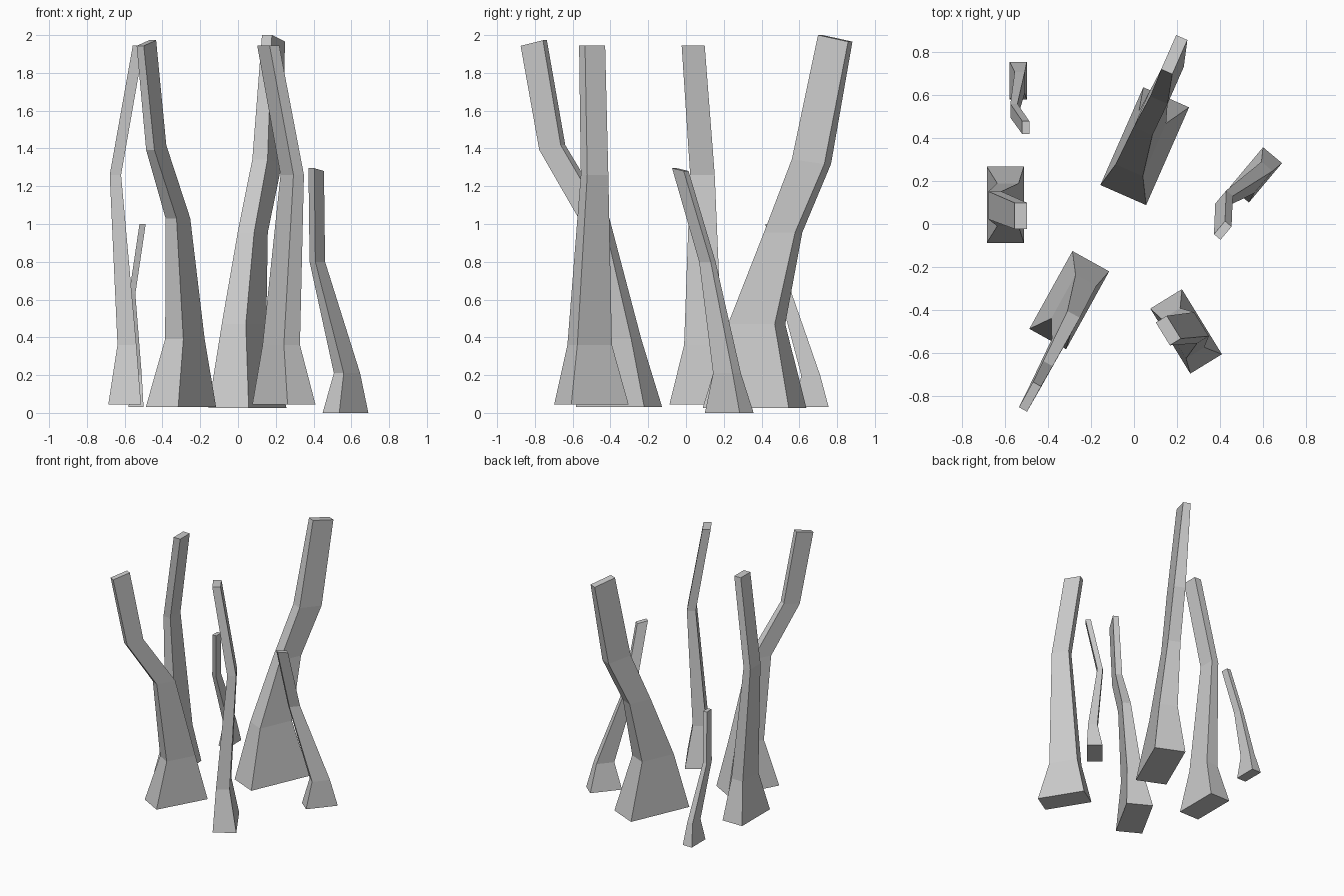
import bpy, bmesh, math


def stalk(name, angle, rings):
    """Loft rectangular rings (x, y, z, length, width, rise along length), flat shaded."""
    u = (math.cos(math.radians(angle)), math.sin(math.radians(angle)))
    n = (u[1], -u[0])
    bm = bmesh.new()
    loops = []
    for x, y, z, length, width, rise in rings:
        loop = []
        for a, b in ((-.5, -.5), (-.5, .5), (.5, .5), (.5, -.5)):
            loop.append(bm.verts.new((x + a * length * u[0] + b * width * n[0],
                                      y + a * length * u[1] + b * width * n[1],
                                      z + a * rise)))
        loops.append(loop)
    for low, high in zip(loops, loops[1:]):
        for i in range(4):
            j = (i + 1) % 4
            bm.faces.new((low[i], low[j], high[j], high[i]))
    bm.faces.new(loops[0][::-1])
    bm.faces.new(loops[-1])
    bmesh.ops.recalc_face_normals(bm, faces=bm.faces)
    mesh = bpy.data.meshes.new(name)
    bm.to_mesh(mesh)
    bm.free()
    bpy.context.collection.objects.link(bpy.data.objects.new(name, mesh))


# Left stalk, kinks outward then back in
stalk("left_stalk", 90, [
    (-.60, .09, .045, .355, .173, 0), (-.588, .09, .36, .20, .10, 0),
    (-.649, .087, 1.26, .13, .06, 0), (-.528, .038, 1.945, .122, .058, 0)])

# Short stalk at the back left
stalk("back_left_short_stalk", 90, [
    (-.54, .668, .03, .175, .08, 0), (-.533, .66, .20, .10, .047, 0),
    (-.56, .528, .63, .065, .033, 0), (-.505, .45, 1.0, .06, .033, 0)])

# Front left stalk, leaning forward
stalk("front_left_stalk", 61, [
    (-.302, -.355, .03, .415, .196, 0), (-.281, -.365, .39, .233, .11, 0),
    (-.318, -.487, 1.03, .15, .066, 0), (-.433, -.708, 1.405, .13, .05, .025),
    (-.485, -.806, 1.958, .135, .043, .03)])

# Largest stalk, leaning to the back
stalk("back_tall_stalk", 66.3, [
    (.05, .363, .025, .498, .233, 0), (.032, .374, .47, .27, .139, 0),
    (.078, .514, .955, .18, .095, 0), (.154, .664, 1.33, .188, .088, -.025),
    (.188, .79, 1.983, .174, .057, -.035)])

# Front right stalk
stalk("front_right_stalk", -58.4, [
    (.243, -.501, .045, .356, .173, 0), (.229, -.51, .36, .215, .10, 0),
    (.287, -.484, 1.26, .131, .065, 0), (.16, -.497, 1.945, .125, .06, 0)])

# Small right stalk
stalk("right_small_stalk", 50, [
    (.569, .229, 0, .24, .115, 0), (.577, .217, .21, .135, .068, 0),
    (.42, .113, .80, .08, .04, 0), (.414, -.03, 1.288, .08, .04, -.015)])
